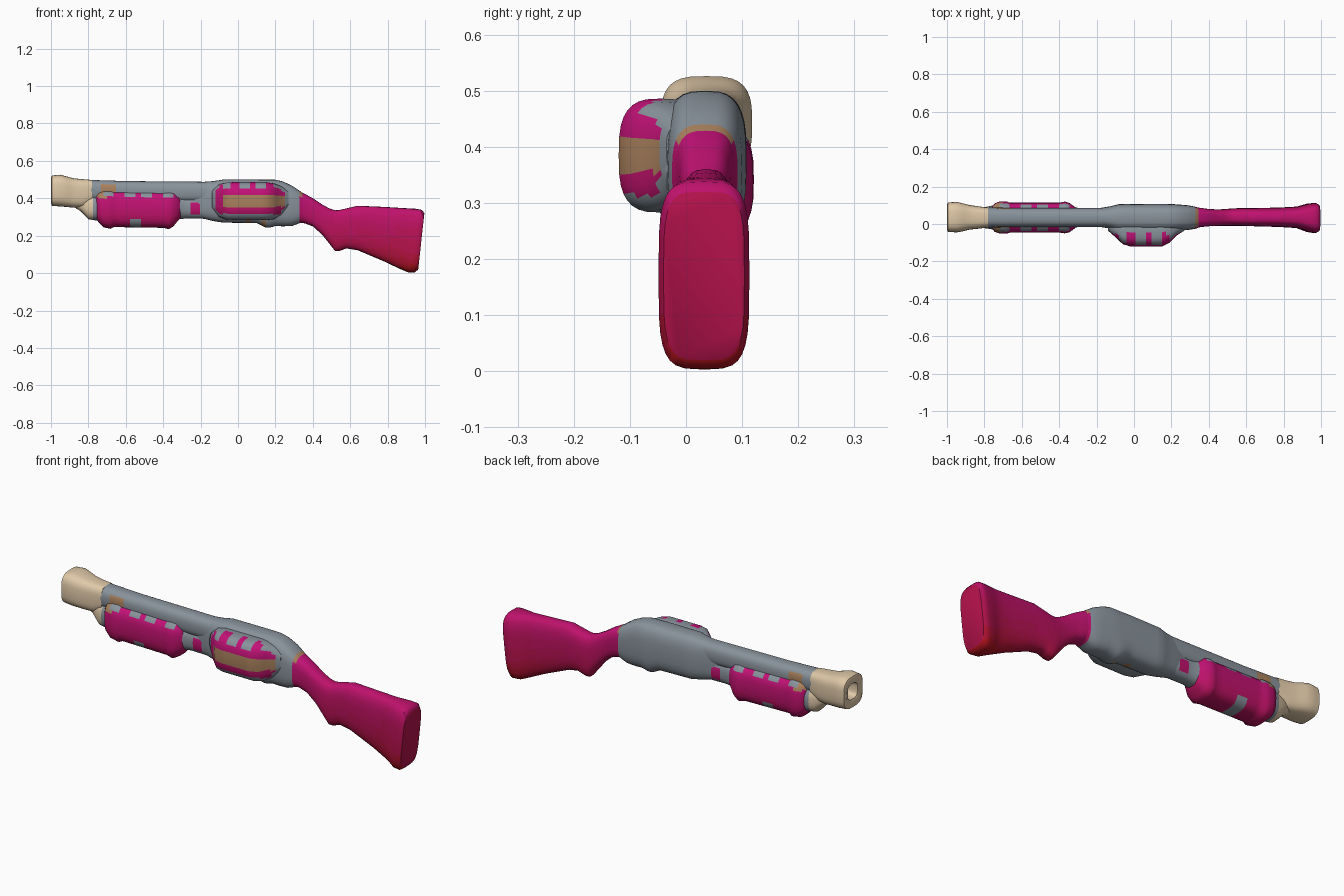
import bpy, bmesh, math

COLOURS = {"steel": (0.25, 0.29, 0.33), "tan": (0.74, 0.58, 0.39), "brown": (0.40, 0.22, 0.11)}
SHADES = 10
for i in range(SHADES):                       # stock wood runs from red to magenta
    t = i / (SHADES - 1)
    COLOURS[f"wood_{i}"] = (0.42 + 0.13 * t, 0.006, 0.012 + 0.175 * t)
MATS = {}
for key, rgb in COLOURS.items():
    MATS[key] = bpy.data.materials.new(key)
    MATS[key].diffuse_color = (*rgb, 1)


def wood(c):
    t = min(max((c.z - 0.02) / 0.40, 0), 1)
    return f"wood_{round(t * (SHADES - 1))}"


def ring(bm, s, sides):
    """Superellipse section from x, z low, z high, y low, y high, power, tilt."""
    x, z0, z1, y0, y1, p, tilt = s
    yc, zc, hy, hz = (y0 + y1) / 2, (z0 + z1) / 2, (y1 - y0) / 2, (z1 - z0) / 2
    out = []
    for i in range(sides):
        a = math.tau * i / sides
        ca, sa = math.cos(a), math.sin(a)
        dy = hy * math.copysign(abs(ca) ** (2 / p), ca)
        dz = hz * math.copysign(abs(sa) ** (2 / p), sa)
        out.append(bm.verts.new((x + tilt * dz, yc + dy, zc + dz)))
    return out


def loft(name, stations, paint, power=2.5, sides=32):
    full = [list(s) + [power, 0][len(s) - 5:] for s in stations]
    rows = [full[0]]
    for a, b in zip(full, full[1:]):          # extra rings so paint patches stay small
        n = max(1, math.ceil(abs(b[0] - a[0]) / 0.03))
        rows += [[u + (v - u) * k / n for u, v in zip(a, b)] for k in range(1, n + 1)]
    bm = bmesh.new()
    rings = [ring(bm, r, sides) for r in rows]
    for a, b in zip(rings, rings[1:]):
        for i in range(sides):
            j = (i + 1) % sides
            bm.faces.new((a[i], a[j], b[j], b[i]))
    bm.faces.new(rings[0])
    bm.faces.new(rings[-1][::-1])
    bmesh.ops.recalc_face_normals(bm, faces=bm.faces)
    me = bpy.data.meshes.new(name)
    slots = []
    for f in bm.faces:
        key = paint(f.calc_center_median())
        if key not in slots:
            slots.append(key)
        f.material_index = slots.index(key)
    bm.to_mesh(me)
    bm.free()
    for key in slots:
        me.materials.append(MATS[key])
    ob = bpy.data.objects.new(name, me)
    bpy.context.collection.objects.link(ob)
    bpy.ops.object.select_all(action='DESELECT')
    ob.select_set(True)
    bpy.context.view_layer.objects.active = ob
    bpy.ops.object.shade_smooth_by_angle(angle=math.radians(50))
    return ob


# Shoulder stock with narrow wrist and flared, tilted butt
loft("stock", [
    (0.32, .275, .44, -.025, .09), (0.36, .265, .422, -.016, .086), (0.40, .25, .40, -.012, .08),
    (0.45, .205, .367, -.01, .078), (0.49, .155, .345, -.01, .08), (0.52, .117, .336, -.01, .083),
    (0.54, .117, .337, -.01, .084), (0.58, .132, .346, -.01, .085), (0.64, .122, .36, -.012, .085),
    (0.78, .063, .354, -.016, .088), (0.87, .024, .348, -.022, .093, 3.2, .05),
    (0.93, .003, .344, -.043, .109, 3.6, .11), (0.965, .004, .338, -.049, .113, 4, .11),
    (0.98, .02, .32, -.04, .104, 4, .11)], wood, 3)


# Receiver, with the trigger bump underneath
def paint_receiver(c):
    if c.z < .29 and c.y < .03 and .02 < c.x < .2:
        return "brown" if int(c.x * 25) % 2 else "steel"
    if c.x > .33:
        return wood(c) if c.z < .40 else "brown"
    return "steel"


loft("receiver", [
    (-.24, .30, .485, -.005, .075), (-.18, .29, .488, -.016, .086), (-.13, .278, .492, -.024, .094),
    (-.08, .27, .50, -.037, .106), (0.10, .267, .50, -.04, .108), (0.15, .243, .50, -.04, .108),
    (0.17, .243, .50, -.04, .108), (0.20, .252, .499, -.038, .107), (0.24, .25, .49, -.035, .104),
    (0.29, .252, .467, -.032, .10), (0.33, .267, .44, -.025, .092), (0.37, .275, .41, -.01, .078)],
    paint_receiver, 3)


# Side shell holder on the front face
def paint_holder(c):
    if c.y > -.05 or c.z < .315:
        return "steel"
    if .352 < c.z < .405 and -.09 < c.x:
        return "brown"
    if c.z > .455 and int((c.x + .3) / .045) % 2:
        return "steel"
    return wood(c)


loft("shell_holder", [
    (-.14, .35, .44, -.035, .03), (-.10, .30, .475, -.07, .03), (-.06, .285, .485, -.108, .03),
    (-.02, .283, .486, -.12, .03), (0.15, .283, .486, -.12, .03), (0.19, .288, .48, -.10, .03),
    (0.23, .31, .465, -.06, .03), (0.27, .35, .44, -.035, .03)], paint_holder, 3)


# Barrel
def paint_barrel(c):
    if c.x < -.79:
        return "tan"
    if -.74 < c.x < -.65 and c.z < .475:
        return "brown"
    return "steel"


loft("barrel", [
    (-.84, .385, .50, -.02, .09), (-.76, .385, .497, -.018, .088),
    (-.60, .38, .492, -.016, .085), (-.15, .375, .488, -.016, .085)], paint_barrel, 2.6)

# Flared muzzle with a recessed bore
loft("muzzle", [
    (-.94, .405, .475, .00, .07), (-.99, .40, .48, -.005, .075), (-1.0, .372, .51, -.03, .102),
    (-.995, .36, .522, -.042, .115), (-.95, .356, .526, -.045, .118), (-.92, .354, .518, -.04, .112),
    (-.88, .35, .507, -.03, .102), (-.83, .35, .502, -.025, .094), (-.78, .375, .498, -.018, .088)],
    lambda c: "tan", 3.2)


# Magazine tube with tan end cap
def paint_tube(c):
    if c.x < -.765:
        return "tan"
    if -.25 < c.x < -.21 and .31 < c.z < .38:
        return wood(c)
    return "steel"


loft("magazine_tube", [
    (-.88, .355, .42, .005, .065), (-.84, .33, .42, -.008, .078), (-.80, .288, .42, -.022, .09),
    (-.75, .28, .42, -.03, .10), (-.34, .285, .42, -.025, .095), (-.28, .292, .41, -.012, .082),
    (-.15, .29, .41, -.012, .082)], paint_tube)


# Pump grip around the tube
def paint_grip(c):
    if c.z > .405 and int((c.x + 1) / .055) % 2:
        return "steel"
    if -.57 < c.x < -.53 and c.z < .29:
        return "steel"
    if c.x < -.70 and c.z > .40:
        return "brown"
    return wood(c)


loft("pump_grip", [
    (-.76, .295, .42, -.02, .09), (-.745, .27, .437, -.042, .11), (-.72, .245, .445, -.05, .12),
    (-.68, .237, .446, -.052, .121), (-.665, .246, .44, -.046, .114), (-.40, .242, .435, -.046, .114),
    (-.37, .235, .438, -.05, .12), (-.345, .25, .435, -.044, .112), (-.325, .275, .42, -.03, .098),
    (-.30, .30, .40, -.01, .08)], paint_grip, 3)
